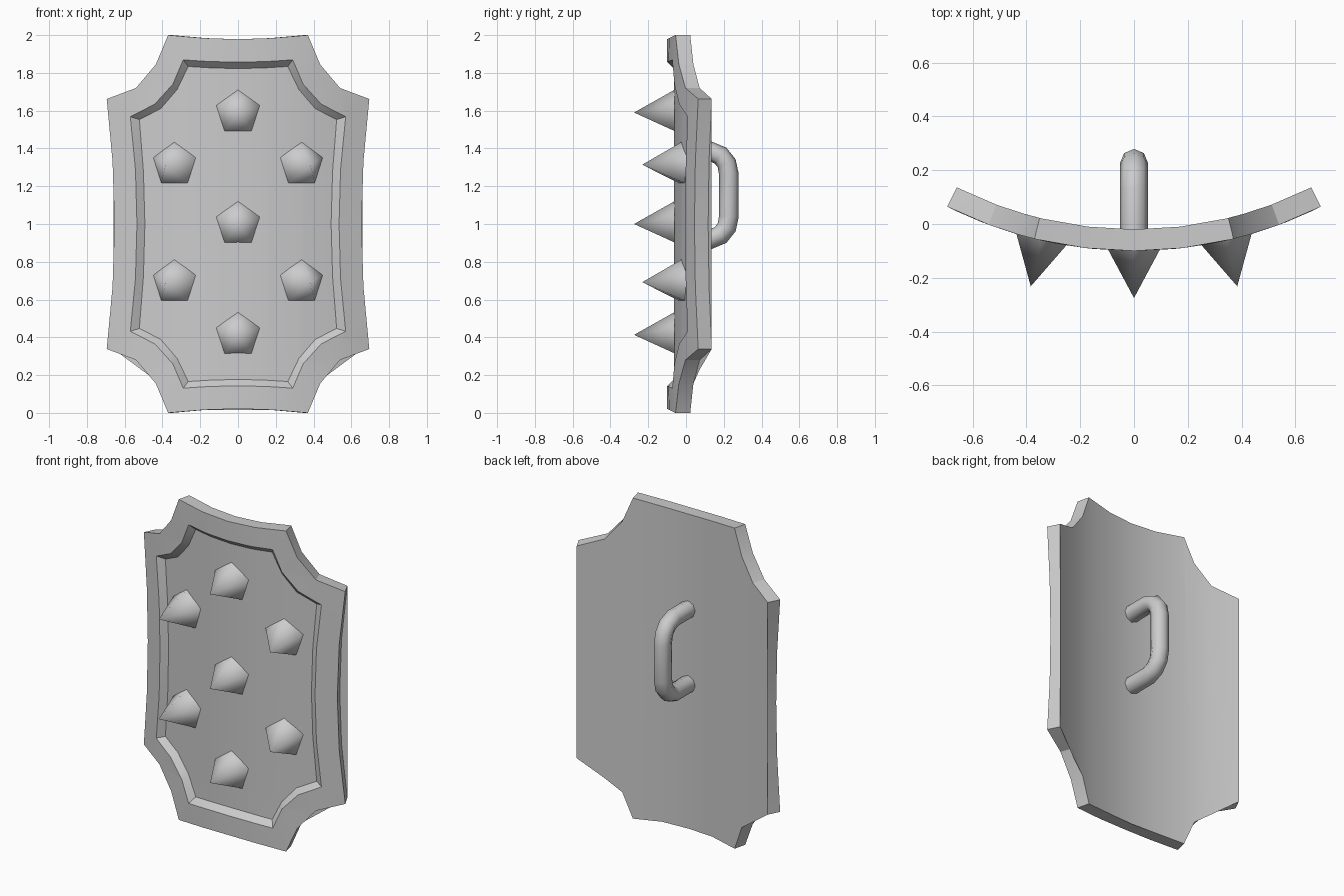
import bpy, bmesh, math
from mathutils import Matrix

if "Cube" in bpy.data.objects:
    bpy.data.objects.remove(bpy.data.objects["Cube"])

R, CY = 1.55, 1.45          # radius and centre of the shield's curvature
THICK, RECESS = 0.08, 0.037


def bend(x, depth, z):
    """Wrap a flat point onto the cylinder, depth measured inward from the front."""
    a = math.asin(x / R)
    r = R - depth
    return (r * math.sin(a), CY - r * math.cos(a), z)


def loop(quarter):
    """Mirror a top-centre to side-centre profile into a closed outline."""
    right = quarter + [(x, 2 - z) for x, z in quarter[-2::-1]]
    return right + [(-x, z) for x, z in right[-2:0:-1]]


def finish(bm, name, angle=30):
    bmesh.ops.recalc_face_normals(bm, faces=bm.faces[:])
    me = bpy.data.meshes.new(name)
    bm.to_mesh(me)
    bm.free()
    ob = bpy.data.objects.new(name, me)
    bpy.context.collection.objects.link(ob)
    bpy.ops.object.select_all(action='DESELECT')
    ob.select_set(True)
    bpy.context.view_layer.objects.active = ob
    bpy.ops.object.shade_smooth_by_angle(angle=math.radians(angle))
    return ob


# Shield plate: outline, recess lip and recessed panel
outer = loop([(0, 1.978), (0.18, 1.984), (0.37, 2.0), (0.435, 1.845),
              (0.54, 1.72), (0.695, 1.662), (0.664, 1.33), (0.654, 1.0)])
lip = loop([(0, 1.857), (0.15, 1.86), (0.29, 1.869), (0.345, 1.74),
            (0.44, 1.635), (0.57, 1.568), (0.543, 1.29), (0.535, 1.0)])
panel = loop([(0, 1.823), (0.14, 1.826), (0.27, 1.834), (0.33, 1.712),
              (0.42, 1.61), (0.535, 1.553), (0.513, 1.28), (0.505, 1.0)])

bm = bmesh.new()
rings = [[bm.verts.new((x, d, z)) for x, z in pts]
         for pts, d in ((outer, THICK), (outer, 0), (lip, 0), (panel, RECESS))]
n = len(outer)
for a, b in zip(rings, rings[1:]):
    for i in range(n):
        j = (i + 1) % n
        bm.faces.new((a[i], a[j], b[j], b[i]))
bm.faces.new(rings[0])
bm.faces.new(rings[-1])
bmesh.ops.triangulate(bm, faces=bm.faces[:])
for k in range(-3, 4):      # vertical cuts so the plate can bend
    bmesh.ops.bisect_plane(bm, geom=bm.verts[:] + bm.edges[:] + bm.faces[:],
                           dist=1e-5, plane_co=(k * 0.18, 0, 0), plane_no=(1, 0, 0))
for v in bm.verts:
    v.co = bend(*v.co)
finish(bm, "shield_plate", 20)

# Five-sided spikes standing square to the curved panel
for i, (x, z) in enumerate([(0, 1.59), (0, 1.0), (0, 0.413), (0.345, 1.314),
                            (-0.345, 1.314), (0.345, 0.692), (-0.345, 0.692)]):
    bm = bmesh.new()
    h = 0.215
    bmesh.ops.create_cone(bm, cap_ends=True, segments=5, radius1=0.121, radius2=0,
                          depth=h, matrix=Matrix.Translation((0, 0, h / 2)))
    bmesh.ops.remove_doubles(bm, verts=bm.verts[:], dist=1e-4)
    # put one base corner at the top once the axis points to -y
    low = next(v for v in bm.verts if v.co.z < 0.01)
    turn = Matrix.Rotation(math.pi / 2 - math.atan2(low.co.y, low.co.x), 4, 'Z')
    m = (Matrix.Translation(bend(x, RECESS + 0.003, z))
         @ Matrix.Rotation(math.asin(x / R), 4, 'Z')
         @ Matrix.Rotation(math.pi / 2, 4, 'X') @ turn)
    bmesh.ops.transform(bm, matrix=m, verts=bm.verts[:])
    finish(bm, f"spike_{i + 1}", 80)

# Back grip: round tube swept along a rounded C path
half = [(-0.04, 0.233), (0.13, 0.233), (0.183, 0.21), (0.215, 0.17), (0.227, 0.112)]
path = [(y, 1.152 + d) for y, d in half] + [(y, 1.152 - d) for y, d in half[::-1]]
bm = bmesh.new()
sides, rad, tube = 8, 0.052, []
for i, (y, z) in enumerate(path):
    y0, z0 = path[max(i - 1, 0)]
    y1, z1 = path[min(i + 1, len(path) - 1)]
    t = math.atan2(z1 - z0, y1 - y0)
    ring = []
    for s in range(sides):
        a = 2 * math.pi * s / sides
        u = rad * math.cos(a)
        ring.append(bm.verts.new((rad * math.sin(a), y - u * math.sin(t), z + u * math.cos(t))))
    tube.append(ring)
for a, b in zip(tube, tube[1:]):
    for s in range(sides):
        bm.faces.new((a[s], a[(s + 1) % sides], b[(s + 1) % sides], b[s]))
bm.faces.new(tube[0])
bm.faces.new(tube[-1])
finish(bm, "back_grip", 60)
